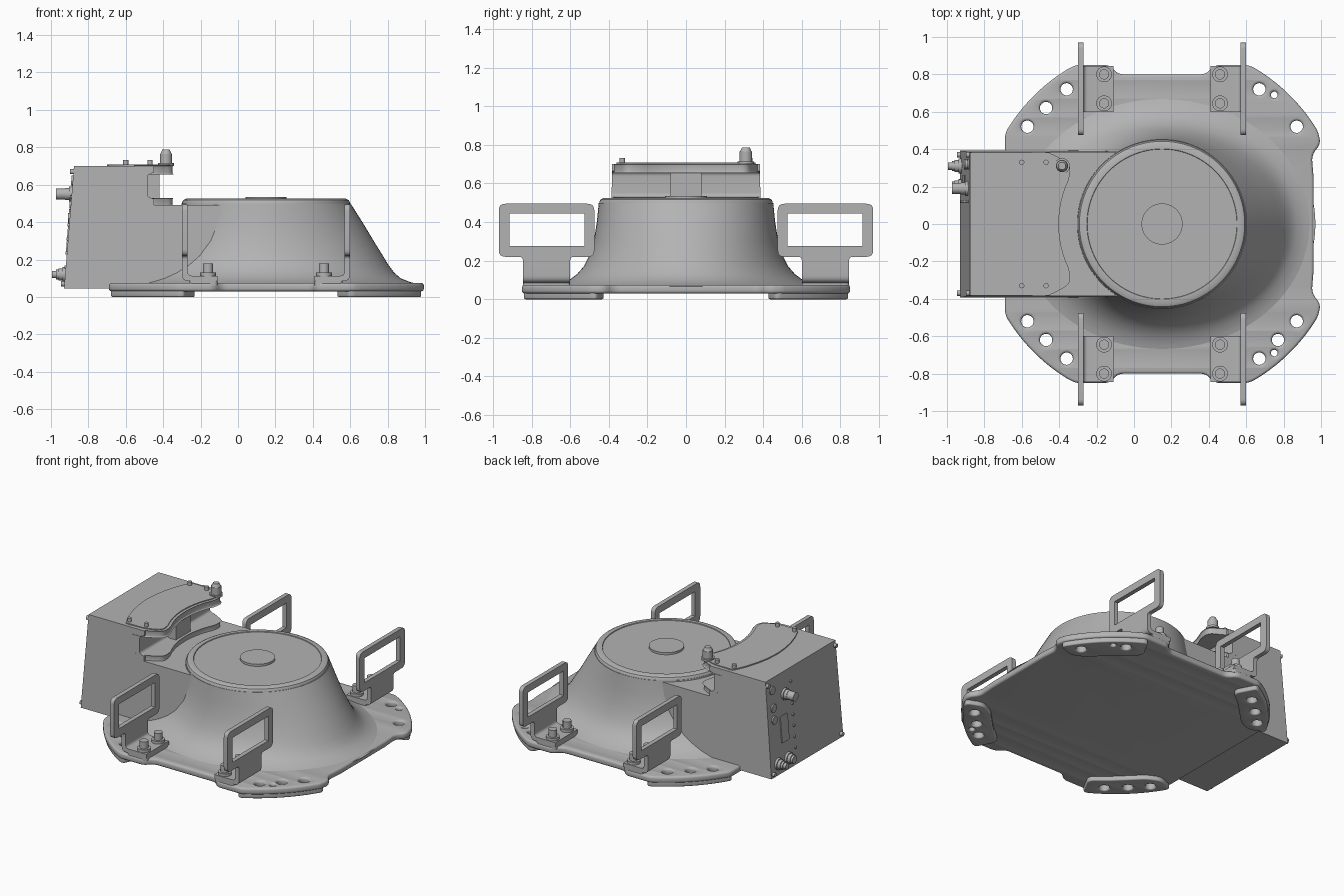
import bpy, bmesh
from math import sin, cos, pi, radians, sqrt
from mathutils import Vector, Matrix

if "Cube" in bpy.data.objects:
    bpy.data.objects.remove(bpy.data.objects["Cube"])

grey = bpy.data.materials.new("cast_grey")
grey.use_nodes = True
grey.diffuse_color = (0.45, 0.45, 0.45, 1)
grey.node_tree.nodes["Principled BSDF"].inputs["Base Color"].default_value = grey.diffuse_color

CX = 0.15          # centre of the round body
PLANES = {"xy": lambda p, q, t: (p, q, t),
          "xz": lambda p, q, t: (p, t, q),
          "yz": lambda p, q, t: (t, p, q)}


def finish(name, bm, angle=35):
    """Turn a bmesh into a shaded, coloured object."""
    bmesh.ops.recalc_face_normals(bm, faces=bm.faces)
    mesh = bpy.data.meshes.new(name)
    bm.to_mesh(mesh)
    bm.free()
    mesh.materials.append(grey)
    ob = bpy.data.objects.new(name, mesh)
    bpy.context.collection.objects.link(ob)
    bpy.ops.object.select_all(action="DESELECT")
    ob.select_set(True)
    bpy.context.view_layer.objects.active = ob
    bpy.ops.object.shade_smooth_by_angle(angle=radians(angle))
    return ob


def rounded(points, r=0.0, n=6):
    """Round the corners of a polygon; a third value overrides the radius."""
    out = []
    for i, p in enumerate(points):
        rad = p[2] if len(p) > 2 else r
        c = Vector(p[:2])
        u = Vector(points[i - 1][:2]) - c
        v = Vector(points[(i + 1) % len(points)][:2]) - c
        rad = min(rad, u.length * 0.48, v.length * 0.48)
        if rad < 1e-4:
            out.append(c)
            continue
        a, b = c + u.normalized() * rad, c + v.normalized() * rad
        for k in range(n + 1):
            t = k / n
            out.append(a * (1 - t) ** 2 + c * 2 * t * (1 - t) + b * t * t)
    return out


def ring(x, y, r, n=24):
    return [Vector((x + r * cos(2 * pi * k / n), y + r * sin(2 * pi * k / n))) for k in range(n)]


def slab(name, loops, lo, hi, plane="xy", bevel=0.0, shape=None):
    """Extrude an outline, with further loops as holes, between two levels."""
    cu = bpy.data.curves.new(name, "CURVE")
    cu.dimensions, cu.fill_mode = "2D", "BOTH"
    cu.extrude, cu.bevel_depth = (hi - lo) / 2 - bevel, bevel
    cu.offset, cu.bevel_resolution = -bevel, 2
    for i, loop in enumerate(loops):
        area = sum(loop[k - 1][0] * p[1] - p[0] * loop[k - 1][1] for k, p in enumerate(loop))
        if (area > 0) == (i == 0):
            loop = loop[::-1]
        sp = cu.splines.new("POLY")
        sp.points.add(len(loop) - 1)
        for pt, p in zip(sp.points, loop):
            pt.co = (p[0], p[1], 0, 1)
        sp.use_cyclic_u = True
    tmp = bpy.data.objects.new(name + "_curve", cu)
    bpy.context.collection.objects.link(tmp)
    dg = bpy.context.evaluated_depsgraph_get()
    mesh = bpy.data.meshes.new_from_object(tmp.evaluated_get(dg))
    bpy.data.objects.remove(tmp)
    bm = bmesh.new()
    bm.from_mesh(mesh)
    bpy.data.meshes.remove(mesh)
    bmesh.ops.remove_doubles(bm, verts=bm.verts, dist=1e-5)
    for v in bm.verts:
        v.co = PLANES[plane](v.co.x, v.co.y, v.co.z + (lo + hi) / 2)
        if shape:
            v.co = shape(v.co)
    return finish(name, bm)


def loft(name, sections, n=96, angle=35):
    """Stack of rounded rings: height, half width to +x, to the sides, to -x."""
    bm = bmesh.new()
    rows = []
    for z, a, b, c in sections:
        row = []
        for k in range(n):
            t = 2 * pi * k / n
            row.append(bm.verts.new((CX + (a if cos(t) > 0 else c) * cos(t), b * sin(t), z)))
        rows.append(row)
    for lower, upper in zip(rows, rows[1:]):
        for k in range(n):
            bm.faces.new((lower[k - 1], lower[k], upper[k], upper[k - 1]))
    bm.faces.new(rows[0])
    bm.faces.new(rows[-1])
    return finish(name, bm, angle)


def rod(name, base, r, length, axis="z", r2=None, n=24):
    """Cylinder or cone starting at a base point; axis x points to -x."""
    bm = bmesh.new()
    m = Matrix.Translation(Vector((0, 0, length / 2)))
    if axis == "x":
        m = Matrix.Rotation(-pi / 2, 4, "Y") @ m
    bmesh.ops.create_cone(bm, cap_ends=True, segments=n, radius1=r, radius2=r2 or r, depth=length,
                          matrix=Matrix.Translation(base) @ m)
    return finish(name, bm)


# Base flange with mounting holes
half = [(0.96, 0.25), (0.95, 0.37, 0.06), (1.0, 0.43, 0.05)]
half += [(CX + 0.97 * cos(radians(d)), 0.97 * sin(radians(d)), 0.02) for d in range(31, 60, 4)]
half += [(0.61, 0.85, 0.05), (0.43, 0.85, 0.03), (0.385, 0.80, 0.04),
         (-0.085, 0.80, 0.04), (-0.13, 0.85, 0.03), (-0.31, 0.85, 0.05)]
half += [(CX + 0.97 * cos(radians(d)), 0.97 * sin(radians(d)), 0.02) for d in range(121, 150, 4)]
half += [(-0.69, 0.47, 0.03), (-0.69, 0.36)]
outline = half + [(p[0], -p[1], *p[2:]) for p in half[::-1]]
holes = [(x, s * y) for s in (1, -1) for x, y in ((-0.57, 0.52), (-0.47, 0.62), (-0.36, 0.72),
                                                (0.87, 0.52), (0.67, 0.72))] + [(0.77, -0.62)]
hole_rings = [(h, ring(*h, 0.033)) for h in holes]
hole_rings += [((0.75, s * 0.69), ring(0.75, s * 0.69, 0.018)) for s in (1, -1)]
slab("base_flange", [rounded(outline)] + [h for _, h in hole_rings], 0.03, 0.075, bevel=0.014)

# Foot pads under the four corners
for sx in (1, -1):
    for sy in (1, -1):
        arc = [(CX + sx * 0.96 * cos(radians(d)), sy * 0.96 * sin(radians(d))) for d in range(29, 62, 4)]
        arc += [(CX + sx * x, sy * y) for x, y in ((0.44, 0.84), (0.37, 0.71), (0.48, 0.62),
                                                (0.64, 0.46), (0.73, 0.42))]
        mine = [h for c, h in hole_rings if (c[0] - CX) * sx > 0 and c[1] * sy > 0]
        slab("foot_pad", [rounded(arc, 0.04)] + mine, 0.0, 0.045, bevel=0.008)

# Flared round casting
loft("flared_body", [(0.066, 0.82, 0.70, 0.80), (0.08, 0.77, 0.65, 0.76), (0.10, 0.72, 0.605, 0.71),
                     (0.13, 0.685, 0.565, 0.66), (0.17, 0.655, 0.53, 0.61), (0.22, 0.625, 0.505, 0.56),
                     (0.30, 0.575, 0.478, 0.51), (0.40, 0.515, 0.462, 0.47), (0.50, 0.452, 0.452, 0.452)])
loft("top_rim", [(0.49, 0.45, 0.45, 0.45), (0.505, 0.449, 0.449, 0.449), (0.518, 0.442, 0.442, 0.442),
                 (0.525, 0.428, 0.428, 0.428), (0.525, 0.402, 0.402, 0.402), (0.52, 0.40, 0.40, 0.40)])
rod("centre_disc", (CX, 0, 0.515), 0.11, 0.02, n=48)

# Rear housing with the side notch
housing = [(-0.93, 0.045), (-0.877, 0.70), (-0.45, 0.70), (-0.45, 0.665), (-0.485, 0.655, 0.03),
           (-0.485, 0.535, 0.03), (-0.45, 0.525), (-0.45, 0.492), (0.1, 0.492), (0.1, 0.045)]
slab("housing", [rounded(housing)], -0.4, 0.4, "xz",
     shape=lambda c: Vector((c.x, c.y * (0.985 - 0.04 * c.z), c.z)))

# Overhanging lid, lower ledge and web, hollowed around the round body
front_edge = [(CX - sqrt(0.56 ** 2 - (0.04 * k) ** 2), 0.04 * k) for k in range(-6, 7)]


def lid_outline(back, mid, w, shift):
    pts = [(back, -w, 0.02), (-0.46, -w, 0.05), (-0.345 - shift, -0.315, 0.05)]
    pts += [(x - shift, y) for x, y in front_edge]
    pts += [(-0.345 - shift, 0.315, 0.05), (-0.46, w, 0.05), (back, w, 0.02)]
    pts += [(mid + (back - mid) * (k / 4) ** 2, w * k / 4) for k in (3, 2, 1, 0, -1, -2, -3)]
    return rounded(pts)


slab("lid", [lid_outline(-0.55, -0.55, 0.378, 0)], 0.655, 0.702, bevel=0.008)
slab("cover_plate", [lid_outline(-0.61, -0.70, 0.36, 0.012)], 0.695, 0.708)
slab("ledge", [lid_outline(-0.55, -0.55, 0.378, 0)], 0.485, 0.53, bevel=0.008)
slab("web", [[(-0.52, -0.08), (-0.42, -0.08), (-0.42, 0.08), (-0.52, 0.08)]], 0.52, 0.67)
for sy in (1, -1):
    for x in (-0.6, -0.47):
        rod("cover_screw", (x, sy * 0.33, 0.70), 0.014, 0.032, n=16)
rod("knob_collar", (-0.385, 0.31, 0.70), 0.042, 0.015)
rod("knob_stem", (-0.385, 0.31, 0.71), 0.033, 0.055)
rod("knob_tip", (-0.385, 0.31, 0.765), 0.03, 0.022, r2=0.02)

# Connector panel on the sloped end


def panel_x(z):
    return -0.93 + 0.053 * (z - 0.045) / 0.655


def fitting(name, y, z, r, length):
    rod(name, (panel_x(z) + 0.01, y, z), r, length + 0.01, "x", n=16)


for sy in (1, -1):
    for z in (0.07, 0.67):
        fitting("panel_screw", sy * 0.37, z, 0.014, 0.018)
for y, z in ((0.19, 0.55), (0.31, 0.12), (0.20, 0.12)):
    fitting("connector_flange", y, z, 0.04, 0.014)
    fitting("connector_barrel", y, z, 0.026, 0.05)
    fitting("connector_nut", y, z, 0.033, 0.035)
fitting("connector_tip", 0.31, 0.12, 0.02, 0.07)
fitting("connector_tip", 0.19, 0.55, 0.03, 0.085)
for y, z in ((0.32, 0.62), (0.32, 0.5), (0.32, 0.42)):
    fitting("port_cap", y, z, 0.028, 0.008)
for k in range(7):
    fitting("small_screw", 0.12, 0.16 + 0.075 * k, 0.009, 0.008)
slab("socket_plate", [rounded([(0.18, 0.24), (0.26, 0.24), (0.26, 0.42), (0.18, 0.42)], 0.01)],
     -0.01, 0.006, "yz", shape=lambda c: Vector((panel_x(c.z) - c.x, c.y, c.z)))

# Four lifting handles with bent feet, pads and bolts
for sx in (1, -1):
    def mx(x):
        return CX + sx * (x - CX)
    lo, hi = sorted((mx(-0.30), mx(-0.27)))
    for sy in (1, -1):
        grip = [(0.475, 0.22), (0.60, 0.22, 0.02), (0.60, 0.16, 0), (0.845, 0.16, 0),
                (0.845, 0.22, 0.02), (0.97, 0.22), (0.97, 0.495), (0.475, 0.495)]
        window = [(0.525, 0.275), (0.915, 0.275), (0.915, 0.445), (0.525, 0.445)]
        slab("handle", [rounded([(sy * p[0], *p[1:]) for p in grip], 0.035),
                        [Vector((sy * y, z)) for y, z in window]], lo, hi, "yz")
        foot = [(-0.30, 0.165), (-0.30, 0.085, 0.075), (-0.11, 0.085), (-0.11, 0.113),
                (-0.27, 0.113, 0.05), (-0.27, 0.165)]
        y0, y1 = sorted((sy * 0.60, sy * 0.845))
        slab("handle_foot", [rounded([(mx(p[0]), *p[1:]) for p in foot])], y0, y1, "xz")
        px0, px1 = sorted((mx(-0.26), mx(-0.11)))
        slab("handle_pad", [rounded([(px0, y0), (px1, y0), (px1, y1), (px0, y1)], 0.02)], 0.06, 0.09)
        for y in (0.645, 0.80):
            rod("washer", (mx(-0.16), sy * y, 0.11), 0.042, 0.022)
            rod("bolt_head", (mx(-0.16), sy * y, 0.13), 0.027, 0.05)
